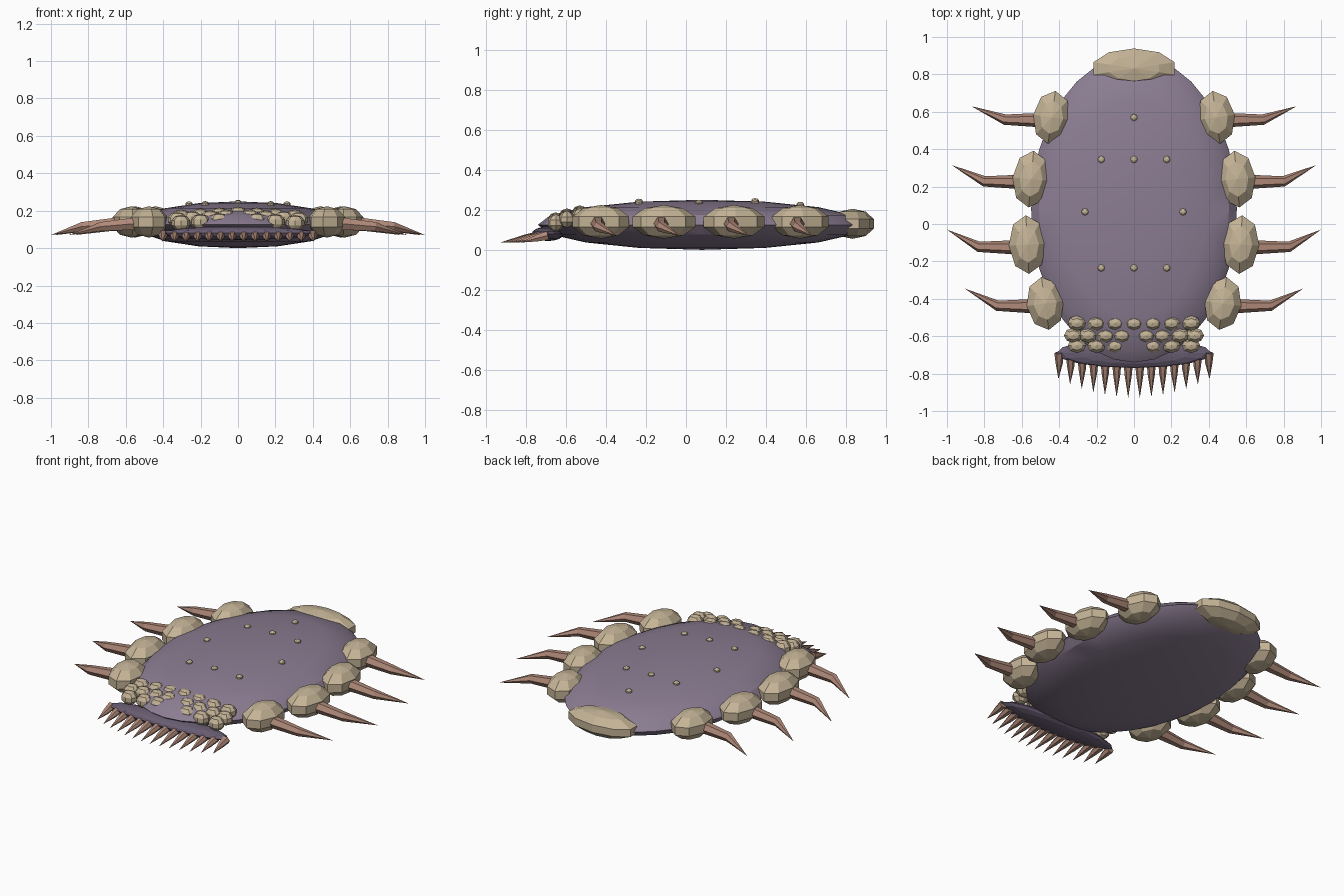
import bpy, bmesh, math
from mathutils import Vector, Matrix

if "Cube" in bpy.data.objects:
    bpy.data.objects.remove(bpy.data.objects["Cube"])


def material(name, rgb):
    m = bpy.data.materials.new(name)
    m.diffuse_color = (*rgb, 1)
    m.use_nodes = True
    m.node_tree.nodes["Principled BSDF"].inputs["Base Color"].default_value = m.diffuse_color
    return m


SKIN = material("skin", (0.26, 0.205, 0.29))
LIP = material("lip", (0.14, 0.11, 0.17))
BONE = material("bone", (0.55, 0.45, 0.305))
HORN = material("horn", (0.43, 0.25, 0.19))


def finish(bm, name, mat):
    bmesh.ops.recalc_face_normals(bm, faces=bm.faces)
    me = bpy.data.meshes.new(name)
    bm.to_mesh(me)
    bm.free()
    me.materials.append(mat)
    ob = bpy.data.objects.new(name, me)
    bpy.context.collection.objects.link(ob)
    return ob


def ellipsoid(name, loc, radii, segs, rings, mat, turn=0):
    bm = bmesh.new()
    bmesh.ops.create_uvsphere(
        bm, u_segments=segs, v_segments=rings, radius=1,
        matrix=Matrix.Translation(loc) @ Matrix.Rotation(math.radians(turn), 4, 'Z')
        @ Matrix.Diagonal((*radii, 1)))
    return finish(bm, name, mat)


def spike(name, pts, radii, sides, mat):
    """Tapered horn along a bent path, ending in a point."""
    bm = bmesh.new()
    pts = [Vector(p) for p in pts]
    rings = []
    for i, r in enumerate(radii):
        d = (pts[i + 1] - pts[max(i - 1, 0)]).normalized()
        u = d.cross(Vector((0, 0, 1))).normalized()
        v = u.cross(d)
        rings.append([bm.verts.new(pts[i] + r * (math.cos(a) * u + math.sin(a) * v))
                      for a in [math.tau * k / sides for k in range(sides)]])
    tip = bm.verts.new(pts[-1])
    bm.faces.new(rings[0])
    for k in range(sides):
        n = (k + 1) % sides
        for a, b in zip(rings, rings[1:]):
            bm.faces.new((a[k], a[n], b[n], b[k]))
        bm.faces.new((rings[-1][k], rings[-1][n], tip))
    return finish(bm, name, mat)


# Flat oval body
CY, RX, RY, RZ = 0.08, 0.55, 0.82, 0.125
body = ellipsoid("body", (0, CY, RZ), (RX, RY, RZ), 32, 8, SKIN)
bpy.context.view_layer.objects.active = body
body.select_set(True)
bpy.ops.object.shade_smooth_by_angle(angle=math.radians(30))


def top_z(x, y):
    return RZ + RZ * math.sqrt(max(0, 1 - (x / RX) ** 2 - ((y - CY) / RY) ** 2))


# Side plates with bent horns: plate x, y, half length, turn, horn mid x, tip x, tip y
SIDES = [(0.44, 0.57, 0.15, 8, 0.69, 0.87, 0.63),
         (0.55, 0.24, 0.16, 5, 0.80, 0.975, 0.315),
         (0.57, -0.11, 0.165, -3, 0.83, 1.0, -0.03),
         (0.475, -0.425, 0.15, -8, 0.73, 0.905, -0.345)]
for s, side in ((1, "right"), (-1, "left")):
    for i, (x, y, ry, turn, mx, tx, ty) in enumerate(SIDES):
        ellipsoid(f"{side}_plate_{i}", (s * x, y, 0.14), (0.105, ry, 0.084),
                  8, 5, BONE, s * turn)
        spike(f"{side}_horn_{i}",
              [(s * (x + 0.03), y - 0.015, 0.135), (s * mx, y - 0.012, 0.115),
               (s * tx, ty, 0.07)], [0.04, 0.028], 6, HORN)

# Rear plate
ellipsoid("rear_plate", (0, 0.832, 0.13), (0.24, 0.112, 0.075), 10, 5, BONE)

# Mouth lip and its fringe of teeth
ellipsoid("mouth_lip", (0, -0.69, 0.08), (0.415, 0.08, 0.036), 16, 8, LIP)
N = 14
for i in range(N):
    t = 2 * i / (N - 1) - 1
    drop = t * t
    x, y0, y1 = 0.40 * t, -0.73 + 0.04 * drop, -0.93 + 0.10 * drop
    spike(f"tooth_{i}", [(x, y0, 0.072), (x, y0 * 0.6 + y1 * 0.4, 0.058),
                         (x * 1.01, y1, 0.036)], [0.026, 0.019], 6, HORN)

# Pebbled brow above the mouth: y, z, x positions (mirrored)
BROW = [(-0.53, 0.180, (0, 0.1, 0.2, 0.305)),
        (-0.595, 0.168, (0.065, 0.15, 0.245, 0.325)),
        (-0.65, 0.150, (0.1, 0.2, 0.305))]
for row, (y, z, xs) in enumerate(BROW):
    for j, x in enumerate(xs):
        for s in ((1, -1) if x else (1,)):
            ellipsoid(f"brow_pebble_{row}_{j}_{s}", (s * x, y, z - 0.05 * x),
                      (0.052, 0.042, 0.042), 8, 5, BONE)

# Small studs on the back
for i, (x, y) in enumerate([(0, 0.57), (0, 0.345), (0.175, 0.345), (0.262, 0.065),
                            (0.175, -0.235), (0, -0.235)]):
    for s in ((1, -1) if x else (1,)):
        ellipsoid(f"back_stud_{i}_{s}", (s * x, y, top_z(x, y)),
                  (0.02, 0.02, 0.015), 8, 5, BONE)
